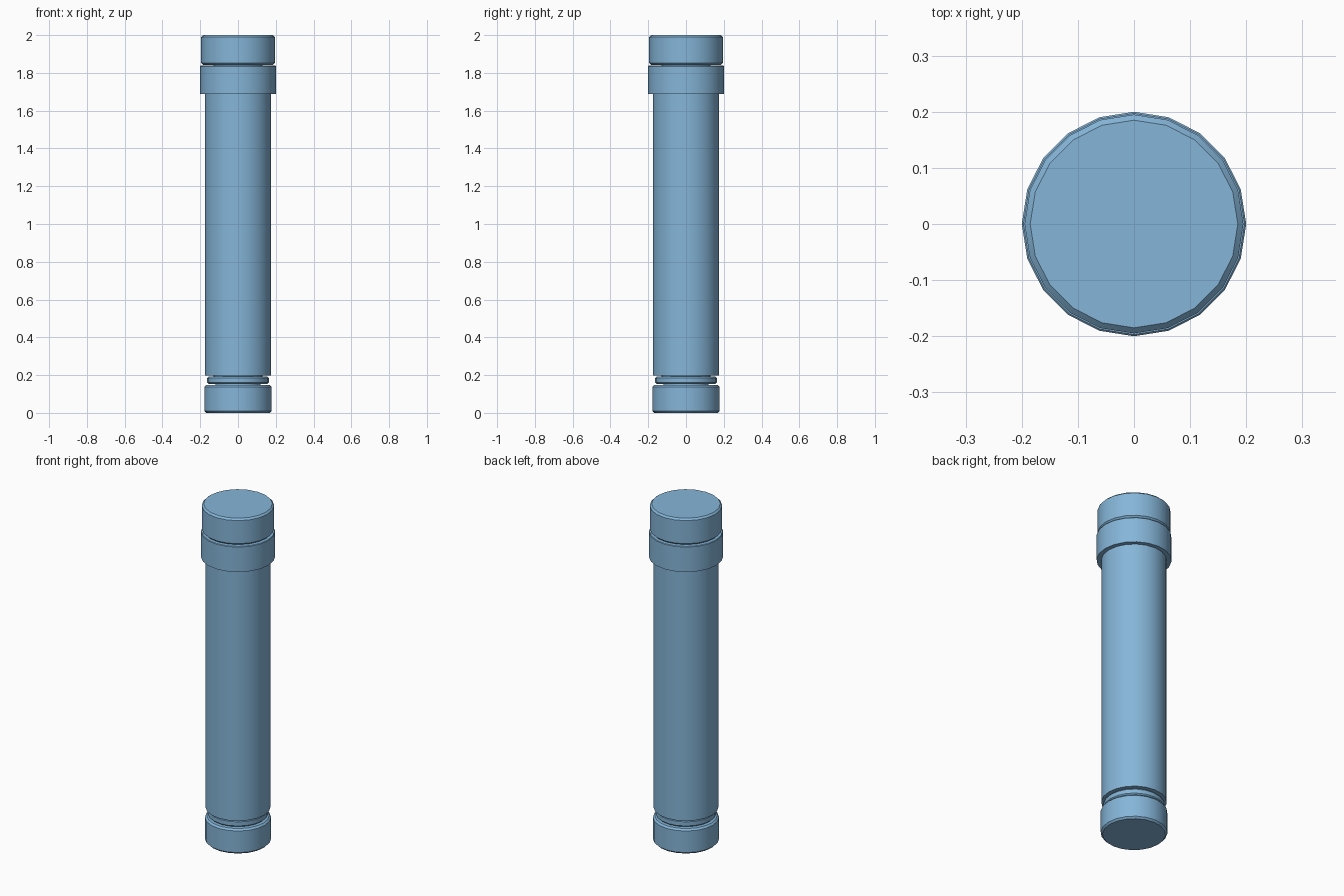
import bpy, bmesh
from math import cos, sin, pi, radians

if "Cube" in bpy.data.objects:
    bpy.data.objects.remove(bpy.data.objects["Cube"])

SIDES = 20

# Blue paint shared by every part
blue = bpy.data.materials.new("blue")
blue.diffuse_color = (0.235, 0.465, 0.69, 1.0)
blue.use_nodes = True
blue.node_tree.nodes["Principled BSDF"].inputs["Base Color"].default_value = blue.diffuse_color


def lathe(name, profile):
    """Spin an (radius, z) profile, listed bottom to top, into a capped solid."""
    bm = bmesh.new()
    rings = [[bm.verts.new((r * cos(2 * pi * i / SIDES), r * sin(2 * pi * i / SIDES), z))
              for i in range(SIDES)] for r, z in profile]
    for low, high in zip(rings, rings[1:]):
        for i in range(SIDES):
            j = (i + 1) % SIDES
            bm.faces.new((low[i], low[j], high[j], high[i]))
    bm.faces.new(rings[0][::-1])
    bm.faces.new(rings[-1])
    mesh = bpy.data.meshes.new(name)
    bm.to_mesh(mesh)
    bm.free()
    mesh.materials.append(blue)
    obj = bpy.data.objects.new(name, mesh)
    bpy.context.collection.objects.link(obj)
    bpy.ops.object.select_all(action='DESELECT')
    obj.select_set(True)
    bpy.context.view_layer.objects.active = obj
    bpy.ops.object.shade_smooth_by_angle(angle=radians(30))
    return obj


def disc(name, radius, z0, z1, bevel):
    """Disc with chamfered rims."""
    return lathe(name, [(radius - bevel, z0), (radius, z0 + bevel),
                        (radius, z1 - bevel), (radius - bevel, z1)])


# Bottom cap, its short neck and the thin ring above it
disc("bottom_cap", 0.178, 0.0, 0.148, 0.01)
lathe("bottom_neck", [(0.12, 0.148), (0.12, 0.153)])
disc("bottom_ring", 0.163, 0.153, 0.193, 0.008)
lathe("ring_neck", [(0.13, 0.193), (0.13, 0.197)])

# Long main tube
lathe("body", [(0.175, 0.197), (0.175, 1.687)])

# Wide collar, with a slight chamfer on its upper rim
lathe("collar", [(0.20, 1.687), (0.20, 1.835), (0.197, 1.838)])

# Top neck and cap
lathe("top_neck", [(0.13, 1.838), (0.13, 1.843)])
disc("top_cap", 0.195, 1.843, 2.0, 0.01)
